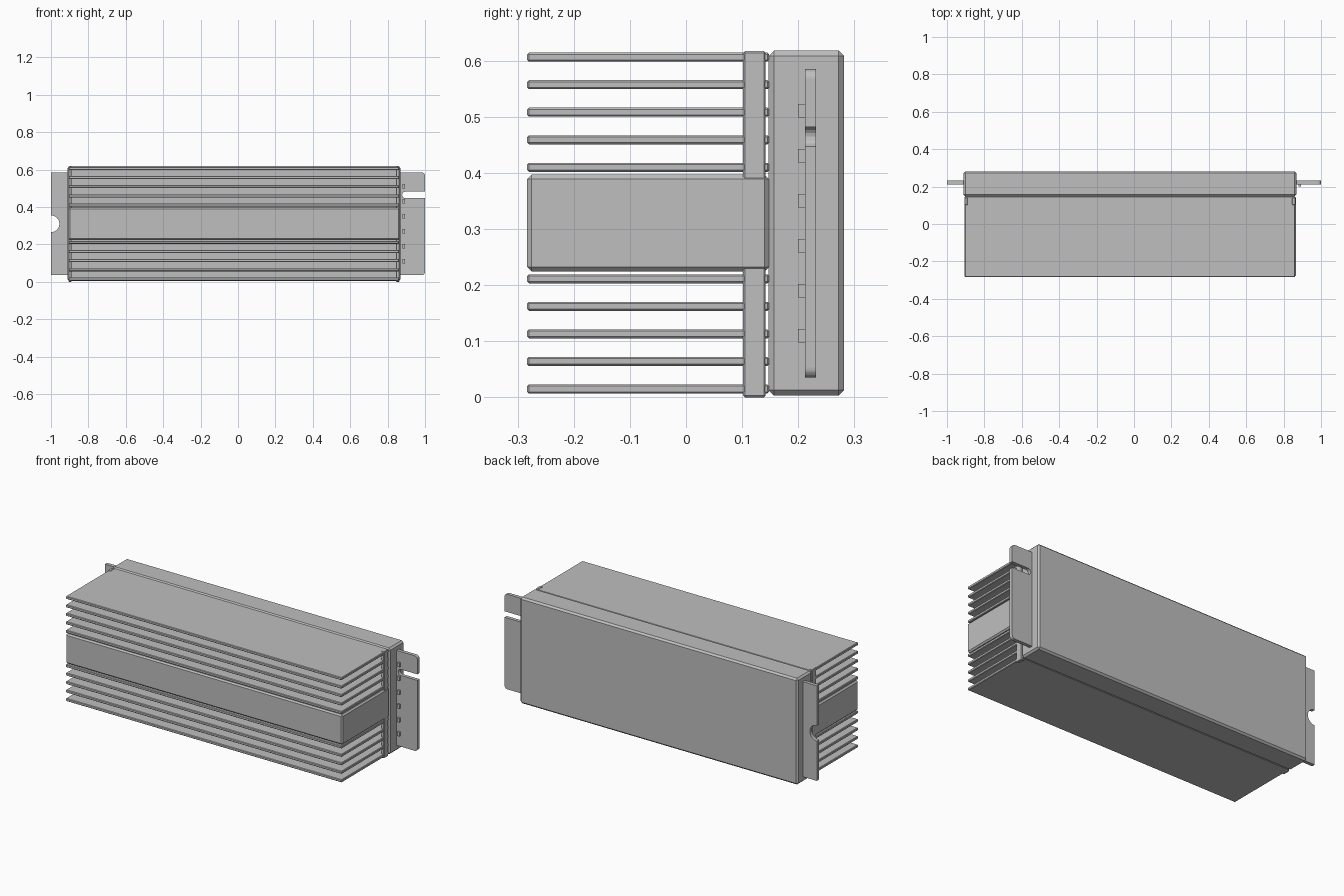
import bpy
import bmesh
import math

cube = bpy.data.objects.get("Cube")
if cube:
    bpy.data.objects.remove(cube, do_unlink=True)

GREY = (0.52, 0.52, 0.52, 1)
metal = bpy.data.materials.new("grey metal")
metal.use_nodes = True
metal.diffuse_color = GREY
metal.node_tree.nodes["Principled BSDF"].inputs["Base Color"].default_value = GREY


def finish(name, bm):
    bmesh.ops.recalc_face_normals(bm, faces=bm.faces[:])
    mesh = bpy.data.meshes.new(name)
    bm.to_mesh(mesh)
    bm.free()
    mesh.materials.append(metal)
    obj = bpy.data.objects.new(name, mesh)
    bpy.context.collection.objects.link(obj)
    return obj


def box(name, x, y, z, chamfer=0):
    """Box from (min, max) ranges with flat chamfered edges."""
    bm = bmesh.new()
    bmesh.ops.create_cube(bm, size=1)
    for v in bm.verts:
        v.co = [r[0] if c < 0 else r[1] for c, r in zip(v.co, (x, y, z))]
    if chamfer:
        bmesh.ops.bevel(bm, geom=bm.edges[:], offset=chamfer, segments=1,
                        affect='EDGES', profile=0.5)
    return finish(name, bm)


def plate(name, outline, y0, y1):
    """Flat plate: an x-z outline extruded along y."""
    bm = bmesh.new()
    face = bm.faces.new([bm.verts.new((x, y0, z)) for x, z in outline])
    new = bmesh.ops.extrude_face_region(bm, geom=[face])["geom"]
    verts = [g for g in new if isinstance(g, bmesh.types.BMVert)]
    bmesh.ops.translate(bm, vec=(0, y1 - y0, 0), verts=verts)
    return finish(name, bm)


def arc(cx, cz, r, start, end, steps):
    angles = [math.radians(start + (end - start) * i / steps) for i in range(steps + 1)]
    return [(cx + r * math.cos(a), cz + r * math.sin(a)) for a in angles]


# Rear housing
box("housing", (-0.911, 0.868), (0.147, 0.282), (0.003, 0.618), 0.01)

# Heat sink: solid centre block with five fins above and below
FIN_X = (-0.905, 0.862)
box("centre_block", (-0.907, 0.866), (-0.283, 0.148), (0.224, 0.397), 0.008)
for group, first in (("lower", 0.015), ("upper", 0.41)):
    for i in range(5):
        z = first + i * 0.0491
        box(f"{group}_fin_{i + 1}", FIN_X, (-0.283, 0.148), (z - 0.008, z + 0.008), 0.003)

# Upright end bars tying the fins together
for side, x in (("right", (-0.907, -0.889)), ("left", (0.845, 0.864))):
    box(f"{side}_end_bar", x, (0.102, 0.142), (0, 0.617), 0.003)

# Mounting flanges
PLATE_Y = (0.212, 0.232)
R = 0.018
slotted = [(0.86, 0.035)]
slotted += arc(1 - R, 0.035 + R, R, -90, 0, 6)
slotted += [(1, 0.447)]
slotted += arc(0.895, 0.4645, 0.0175, 270, 90, 8)
slotted += [(1, 0.482)]
slotted += arc(1 - R, 0.585 - R, R, 0, 90, 6)
slotted += [(0.86, 0.585)]
plate("left_slotted_flange", slotted, *PLATE_Y)

notched = [(-0.9, 0.035), (-0.9, 0.585), (-1, 0.585)]
notched += arc(-1, 0.31, 0.045, 90, -90, 16)
notched += [(-1, 0.035)]
plate("right_notched_flange", notched, *PLATE_Y)

# Row of small contacts in front of the slotted flange
for i in range(6):
    z = 0.11 + i * 0.0801
    box(f"contact_{i + 1}", (0.879, 0.893), (0.2, 0.213), (z - 0.012, z + 0.012))
